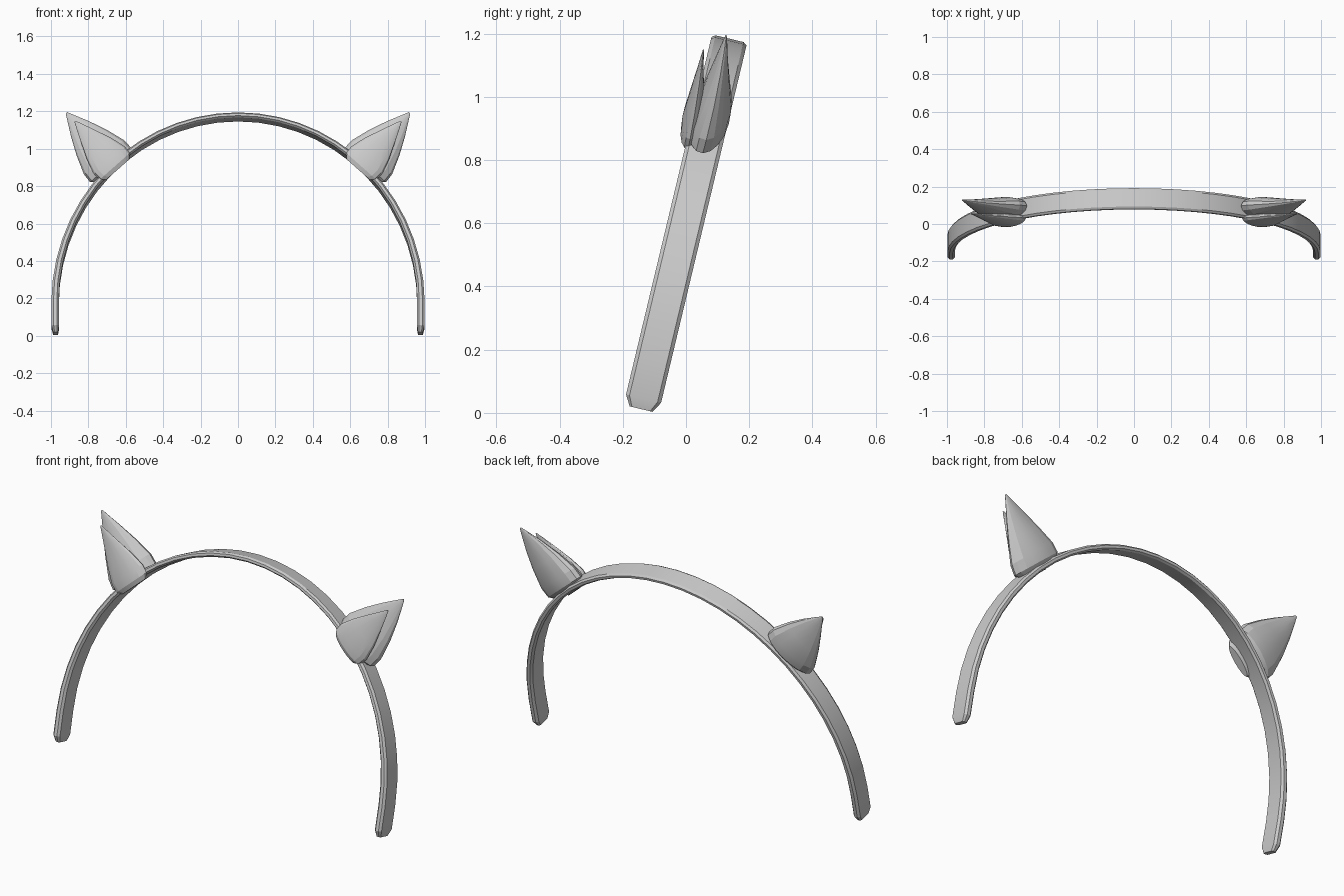
import bpy, bmesh, math
from mathutils import Vector

cube = bpy.data.objects.get("Cube")
if cube:
    bpy.data.objects.remove(cube, do_unlink=True)

grey = bpy.data.materials.new("light grey")
grey.use_nodes = True
colour = (0.6, 0.6, 0.6, 1)
grey.diffuse_color = colour
grey.node_tree.nodes["Principled BSDF"].inputs["Base Color"].default_value = colour

TILT = 0.239  # how far the band leans back per unit of height


def loft(name, rings, smooth_angle):
    """Skin a list of equal-length closed rings and cap both ends."""
    bm = bmesh.new()
    loops = [[bm.verts.new(p) for p in ring] for ring in rings]
    n = len(loops[0])
    for a, b in zip(loops, loops[1:]):
        for i in range(n):
            j = (i + 1) % n
            bm.faces.new((a[i], a[j], b[j], b[i]))
    bm.faces.new(loops[0])
    bm.faces.new(loops[-1])
    bmesh.ops.recalc_face_normals(bm, faces=bm.faces)
    mesh = bpy.data.meshes.new(name)
    bm.to_mesh(mesh)
    bm.free()
    mesh.materials.append(grey)
    obj = bpy.data.objects.new(name, mesh)
    bpy.context.collection.objects.link(obj)
    bpy.ops.object.select_all(action='DESELECT')
    obj.select_set(True)
    bpy.context.view_layer.objects.active = obj
    bpy.ops.object.shade_smooth_by_angle(angle=math.radians(smooth_angle))
    return obj


# Headband: straight legs joined by an elliptical arch, leaning back
def band_ring(x, z, nx, nz, scale=1.0):
    thick = (0.020 - 0.006 * max(0, nz)) * scale
    wide = 0.057 * scale
    lean = math.atan(TILT)
    across = Vector((0, math.cos(lean), -math.sin(lean)))
    out = Vector((nx, nz * math.sin(lean), nz * math.cos(lean)))
    centre = Vector((x, -0.145 + TILT * z, z))
    section = [(1, .45), (.8, 1), (-.8, 1), (-1, .45),
               (-1, -.45), (-.8, -1), (.8, -1), (1, -.45)]
    return [centre + across * (u * wide) + out * (v * thick) for u, v in section]


def leg(side):
    return [band_ring(side * 0.975, 0.012, side, 0, 0.65),
            band_ring(side * 0.977, 0.045, side, 0)]


SEGMENTS = 28
rings = leg(1)
for i in range(SEGMENTS + 1):
    a = math.pi * i / SEGMENTS
    c, s = math.cos(a), math.sin(a)
    rings.append(band_ring(0.978 * c, 0.17 + s, c, s))
rings += reversed(leg(-1))
loft("headband", rings, 20)


# Ears: tapering oval shells, described by (t, half width, half depth) steps
def ear(name, side, base, tip, steps, slant):
    base, tip = Vector(base), Vector(tip)
    axis = Vector((tip.x - base.x, 0, tip.z - base.z)).normalized()
    across = Vector((-axis.z, 0, axis.x))
    rings = []
    for t, width, depth in steps:
        centre = base.lerp(tip, t)
        ring = []
        for k in range(16):
            a = math.tau * k / 16
            u = width * math.cos(a)
            p = centre + across * u
            p.y += depth * math.sin(a) + slant * u * (1 - t)
            ring.append((side * p.x, p.y, p.z))
        rings.append(ring)
    loft(name, rings, 12)


OUTER = [(-.02, .115, .045), (.04, .143, .060), (.18, .141, .060), (.45, .106, .040),
         (.7, .064, .022), (.9, .025, .009), (1, .005, .003)]
INNER = [(-.02, .085, .022), (.05, .108, .034), (.18, .111, .035), (.42, .087, .024),
         (.7, .048, .012), (.9, .019, .005), (1, .004, .002)]

for side, label in ((1, "left"), (-1, "right")):
    ear(label + "_outer_ear", side, (.672, .073, .902), (.917, .127, 1.192), OUTER, 0.16)
    ear(label + "_inner_ear", side, (.648, .017, .893), (.872, .055, 1.147), INNER, 0.12)
